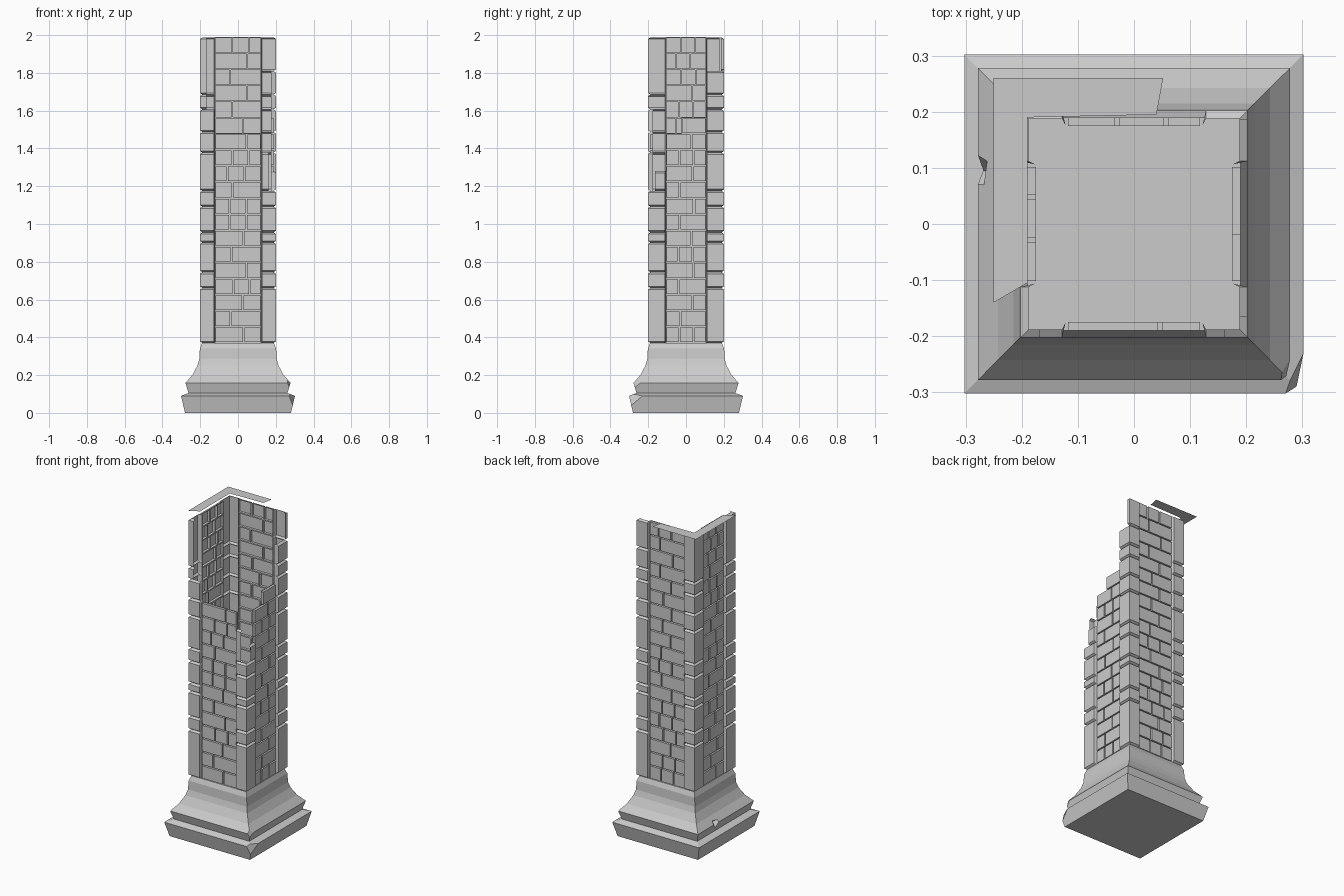
import bpy, bmesh, random
from mathutils import Vector

if "Cube" in bpy.data.objects:
    bpy.data.objects.remove(bpy.data.objects["Cube"])

random.seed(4)
stone = bpy.data.materials.new("grey_stone")
stone.diffuse_color = (0.6, 0.6, 0.6, 1)
stone.use_nodes = True
stone.node_tree.nodes["Principled BSDF"].inputs["Base Color"].default_value = stone.diffuse_color


def finish(bm, name):
    bmesh.ops.remove_doubles(bm, verts=bm.verts, dist=0.0002)
    me = bpy.data.meshes.new(name)
    bm.to_mesh(me)
    bm.free()
    me.materials.append(stone)
    ob = bpy.data.objects.new(name, me)
    bpy.context.collection.objects.link(ob)
    return ob


def face(bm, pts):
    return bm.faces.new([bm.verts.new(p) for p in pts])


# --- moulded square base, lofted from (half width, height) rings
bm = bmesh.new()
profile = [(.28, 0), (.302, .09), (.262, .105), (.278, .158), (.242, .20),
           (.215, .25), (.205, .285), (.202, .34), (.19, .37)]
rings = [[bm.verts.new((sx * r, sy * r, z)) for sx, sy in ((-1, -1), (1, -1), (1, 1), (-1, 1))]
         for r, z in profile]
for lo, hi in zip(rings, rings[1:]):
    for i in range(4):
        j = (i + 1) % 4
        bm.faces.new((lo[i], lo[j], hi[j], hi[i]))
bm.faces.new(rings[0][::-1])
bm.faces.new(rings[-1])
# broken front right corner
cut = bmesh.ops.bisect_plane(bm, geom=bm.verts[:] + bm.edges[:] + bm.faces[:],
                             plane_co=(.3, -.235, .09), plane_no=Vector((.9, -.4, .25)),
                             clear_outer=True)
bmesh.ops.holes_fill(bm, edges=[e for e in bm.edges if e.is_boundary], sides=0)
bmesh.ops.recalc_face_normals(bm, faces=bm.faces)
base = finish(bm, "moulded_base")

# small chip in the left edge of the base
bm = bmesh.new()
bmesh.ops.create_cube(bm, size=.045)
chip = finish(bm, "chip_cutter")
chip.location = (-.285, .095, .16)
chip.rotation_euler = (.5, .3, .7)
chip.hide_render = True
chip.hide_set(True)
mod = base.modifiers.new("chip", 'BOOLEAN')
mod.operation = 'DIFFERENCE'
mod.solver = 'EXACT'
mod.object = chip

# --- brick panels: a single skin of raised bricks on a recessed joint plane
A, B = .122, .106            # panel half widths: front/back and left/right
BACK, FRONT, JOINT = .175, .19, .004
Z0, Z1, ROWS = .37, 1.99, 19


def panel(name, half, place, keep):
    bm = bmesh.new()
    h = (Z1 - Z0) / ROWS
    for row in range(ROWS):
        z0, z1 = Z0 + row * h, Z0 + (row + 1) * h
        if row % 2:
            f = random.uniform(.3, .4)
            cuts = [0, f, 1] if random.random() < .6 else [0, f, f + .36, 1]
        else:
            f = random.uniform(.6, .7)
            cuts = [0, f, 1] if random.random() < .6 else [0, f - .36, f, 1]
        for c0, c1 in zip(cuts, cuts[1:]):
            u0, u1 = half * (2 * c0 - 1), half * (2 * c1 - 1)
            if not keep((u0 + u1) / 2, z1):
                continue
            loops = []
            for inset, d in ((0, BACK), (JOINT, BACK), (JOINT, FRONT)):
                a, b, lo, hi = u0 + inset, u1 - inset, z0 + inset, z1 - inset
                loops.append([bm.verts.new(place(u, d, z))
                              for u, z in ((a, lo), (b, lo), (b, hi), (a, hi))])
            for p, q in zip(loops, loops[1:]):
                for i in range(4):
                    j = (i + 1) % 4
                    bm.faces.new((p[i], p[j], q[j], q[i]))
            bm.faces.new(loops[-1])
    finish(bm, name)


panel("front_bricks", A, lambda u, d, z: (u, -d, z), lambda u, z: z < 1.50 + .3 * u)
panel("right_bricks", B, lambda u, d, z: (d, u, z), lambda u, z: z < 1.60 + .7 * u)
panel("back_bricks", A, lambda u, d, z: (-u, d, z), lambda u, z: True)
panel("left_bricks", B, lambda u, d, z: (-d, -u, z), lambda u, z: True)

# --- corner stones: L-shaped skins with a bevelled groove at each joint
LEVELS = [.37, .661, .745, .902, .956, 1.092, 1.175, 1.378, 1.487, 1.607, 1.685, 1.988]
R, GROOVE, BEV = .202, .188, .009


def skin(bm, sx, sy, path, z0, z1):
    rows = [[(sx * x, sy * y, z) for x, y in path(r)]
            for r, z in ((GROOVE, z0), (R, z0 + BEV), (R, z1 - BEV), (GROOVE, z1))]
    for p, q in zip(rows, rows[1:]):
        for i in range(len(p) - 1):
            f = [p[i], p[i + 1], q[i + 1], q[i]]
            face(bm, f[::-1] if sx * sy > 0 else f)


def whole(r):
    return [(A, BACK), (A + .006, r), (r, r), (r, B + .006), (BACK, B)]


def x_stub(r):               # leaf next to the front panel, corner lost
    return [(A, BACK), (A + .006, r), (.162, r)]


def y_stub(r):               # leaf next to the side panel, corner lost
    return [(r, .165), (r, B + .006), (BACK, B)]


def narrow(r):               # front leaf broken off short
    return [(.168, r)] + whole(r)[2:]


def no_side(r):              # side leaf broken off
    return whole(r)[:3] + [(r, .185)]


for name, sx, sy in (("front_left", -1, -1), ("front_right", 1, -1),
                     ("back_right", 1, 1), ("back_left", -1, 1)):
    bm = bmesh.new()
    for z0, z1 in zip(LEVELS, LEVELS[1:]):
        if name == "front_right" and z0 > 1.17:
            if z0 < 1.2:
                skin(bm, sx, sy, x_stub, z0, z1)
                skin(bm, sx, sy, y_stub, z0, 1.28)
        elif name == "front_left" and z0 > 1.6:
            skin(bm, sx, sy, narrow, z0, z1)
        elif name == "back_right" and z0 > 1.68:
            skin(bm, sx, sy, whole, z0, 1.81)
            skin(bm, sx, sy, no_side, 1.81, z1)
        else:
            skin(bm, sx, sy, whole, z0, z1)
    finish(bm, name + "_corner_stones")

# --- remaining piece of the flat top ledge, around the back left corner
bm = bmesh.new()
edge = [((-.25, -.14), (-.19, -.105)), ((-.25, .26), (-.19, .19)), ((.052, .26), (.04, .195))]
for (o0, i0), (o1, i1) in zip(edge, edge[1:]):
    face(bm, [(*p, 2.0) for p in (o0, i0, i1, o1)])
finish(bm, "top_ledge")
